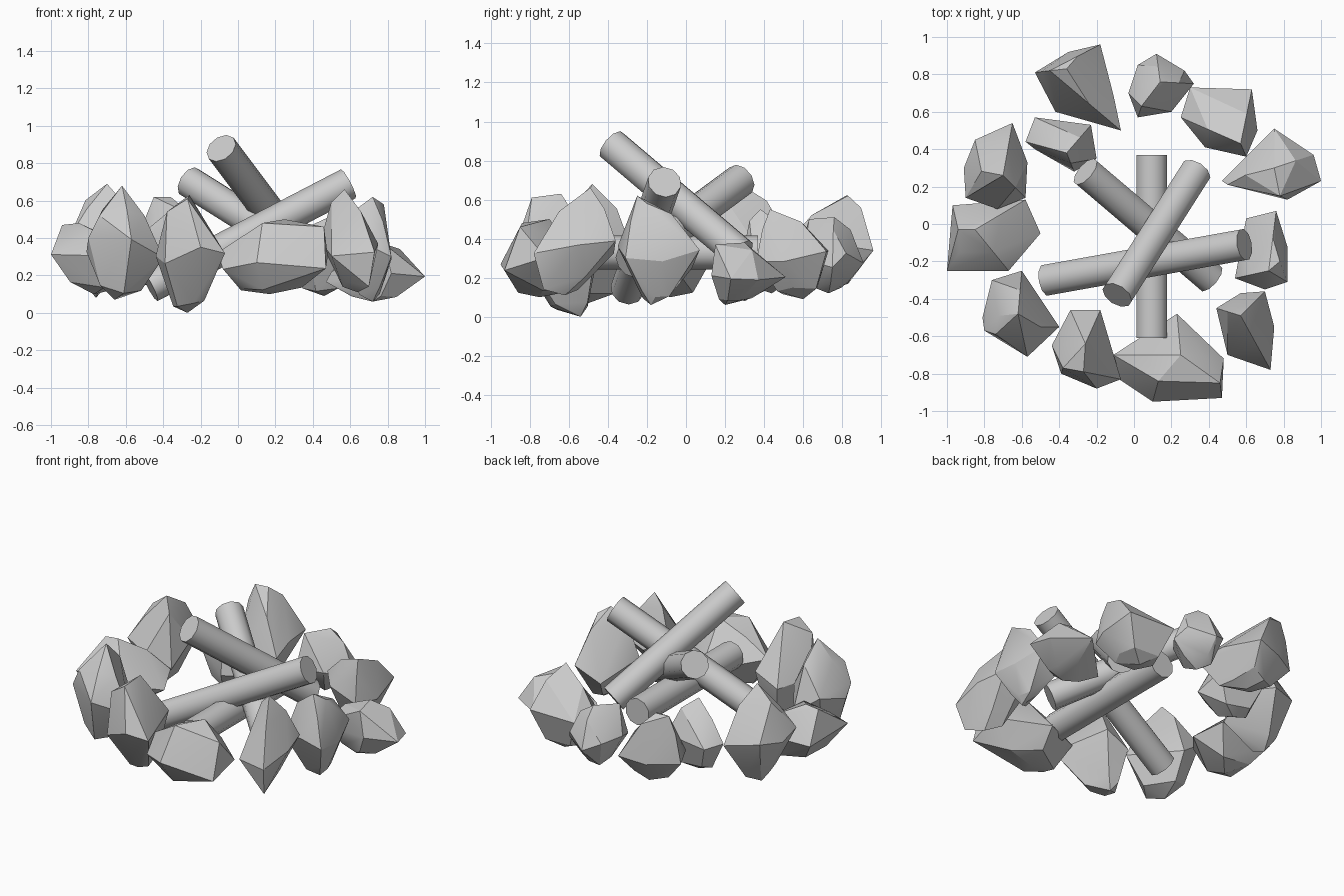
import bpy, bmesh, math, random
from mathutils import Vector

if "Cube" in bpy.data.objects:
    bpy.data.objects.remove(bpy.data.objects["Cube"])

random.seed(4)


def finish(bm, name, angle):
    bmesh.ops.recalc_face_normals(bm, faces=bm.faces[:])
    mesh = bpy.data.meshes.new(name)
    bm.to_mesh(mesh)
    bm.free()
    ob = bpy.data.objects.new(name, mesh)
    bpy.context.collection.objects.link(ob)
    bpy.ops.object.select_all(action='DESELECT')
    ob.select_set(True)
    bpy.context.view_layer.objects.active = ob
    bpy.ops.object.shade_smooth_by_angle(angle=math.radians(angle))
    return ob


def log(name, a, b, radius=0.087):
    a, b = Vector(a), Vector(b)
    bm = bmesh.new()
    bmesh.ops.create_cone(bm, cap_ends=True, segments=10, radius1=radius,
                          radius2=radius, depth=(b - a).length)
    ob = finish(bm, name, 40)
    ob.rotation_euler = (b - a).to_track_quat('Z', 'Y').to_euler()
    ob.location = (a + b) / 2


def rock(name, outline, low, tip, chips=(), foot=0.55):
    """Chipped boulder: plan outline tapered to a peak and a low foot, plus extra corners."""
    low, tip = Vector(low), Vector(tip)
    h = tip.z - low.z
    bm = bmesh.new()
    for i, (x, y) in enumerate(outline):
        zm = low.z + h * (0.44 + random.uniform(-0.12, 0.12))
        p = Vector((x, y, zm))
        bm.verts.new(p)
        if i % 2 == 0:
            up = tip.lerp(p, 0.55)
            up.z = low.z + h * random.uniform(0.76, 0.88)
            bm.verts.new(up)
        down = low.lerp(p, foot)
        down.z = low.z + h * random.uniform(0.05, 0.18)
        bm.verts.new(down)
    for co in (tip, low, *chips):
        bm.verts.new(co)
    bmesh.ops.convex_hull(bm, input=bm.verts[:])
    loose = [v for v in bm.verts if not v.link_faces]
    bmesh.ops.delete(bm, geom=loose, context='VERTS')
    bmesh.ops.dissolve_limit(bm, angle_limit=math.radians(6),
                             verts=bm.verts[:], edges=bm.edges[:])
    finish(bm, name, 25)


# Ring of rocks, clockwise seen from above, starting at the back left
rock("rock_back_left", [(-.53, .81), (-.35, .92), (-.18, .96), (-.11, .69), (-.07, .5), (-.42, .6)],
     (-.27, .72, .14), (-.45, .82, .62), [(-.36, .83, .62)])
rock("rock_back", [(-.03, .7), (.02, .85), (.12, .91), (.27, .82), (.32, .75), (.2, .6), (.02, .57)],
     (.13, .73, .12), (.14, .76, .51), [(.04, .63, .5)])
rock("rock_back_right", [(.25, .57), (.3, .73), (.63, .72), (.66, .5), (.6, .36), (.38, .41)],
     (.46, .6, .09), (.57, .43, .55))
rock("rock_right_back", [(.47, .23), (.75, .51), (.96, .37), (1, .23), (.82, .13), (.5, .21)],
     (.72, .2, .06), (.75, .3, .38), [(.78, .15, .37)], 0.45)
rock("rock_right", [(.54, -.29), (.6, .03), (.76, .07), (.82, -.12), (.82, -.31), (.7, -.35)],
     (.72, -.18, .06), (.72, -.25, .62), [(.78, -.2, .58)], 0.38)
rock("rock_right_front", [(.44, -.45), (.57, -.37), (.7, -.36), (.75, -.55), (.73, -.78), (.5, -.7)],
     (.64, -.62, .11), (.57, -.49, .66), [(.7, -.73, .14)], 0.4)
rock("rock_front", [(-.11, -.7), (.23, -.48), (.48, -.72), (.47, -.93), (.1, -.95), (-.08, -.83)],
     (.17, -.75, .10), (.25, -.7, .5), [(.46, -.85, .46), (.13, -.84, .48)])
rock("rock_front_left", [(-.44, -.65), (-.34, -.46), (-.18, -.46), (-.07, -.83), (-.2, -.88), (-.39, -.8)],
     (-.27, -.54, .0), (-.26, -.64, .63), [(-.27, -.79, .61), (-.38, -.77, .54)], 0.45)
rock("rock_left_front", [(-.81, -.5), (-.76, -.3), (-.6, -.25), (-.4, -.55), (-.57, -.71), (-.8, -.57)],
     (-.66, -.5, .07), (-.62, -.48, .68), [(-.74, -.59, .52), (-.5, -.55, .52)])
rock("rock_left", [(-1, -.25), (-.97, .1), (-.58, .13), (-.5, -.05), (-.67, -.25)],
     (-.77, -.08, .1), (-.85, -.03, .48), [(-.94, -.03, .47)])
rock("rock_left_back", [(-.91, .3), (-.85, .45), (-.65, .54), (-.57, .33), (-.58, .14), (-.73, .08), (-.9, .14)],
     (-.76, .3, .08), (-.7, .26, .69), (), 0.42)
rock("rock_inner", [(-.58, .44), (-.53, .57), (-.23, .53), (-.2, .35), (-.32, .28), (-.53, .4)],
     (-.4, .44, .12), (-.36, .38, .55))

# Stacked logs
log("log_base", (.095, .37, .33), (.095, -.61, .33))
log("log_left", (-.26, .28, .70), (.41, -.29, .28))
log("log_right", (.59, -.11, .69), (-.47, -.30, .14))
log("log_top", (-.09, -.38, .88), (.33, .28, .32))
